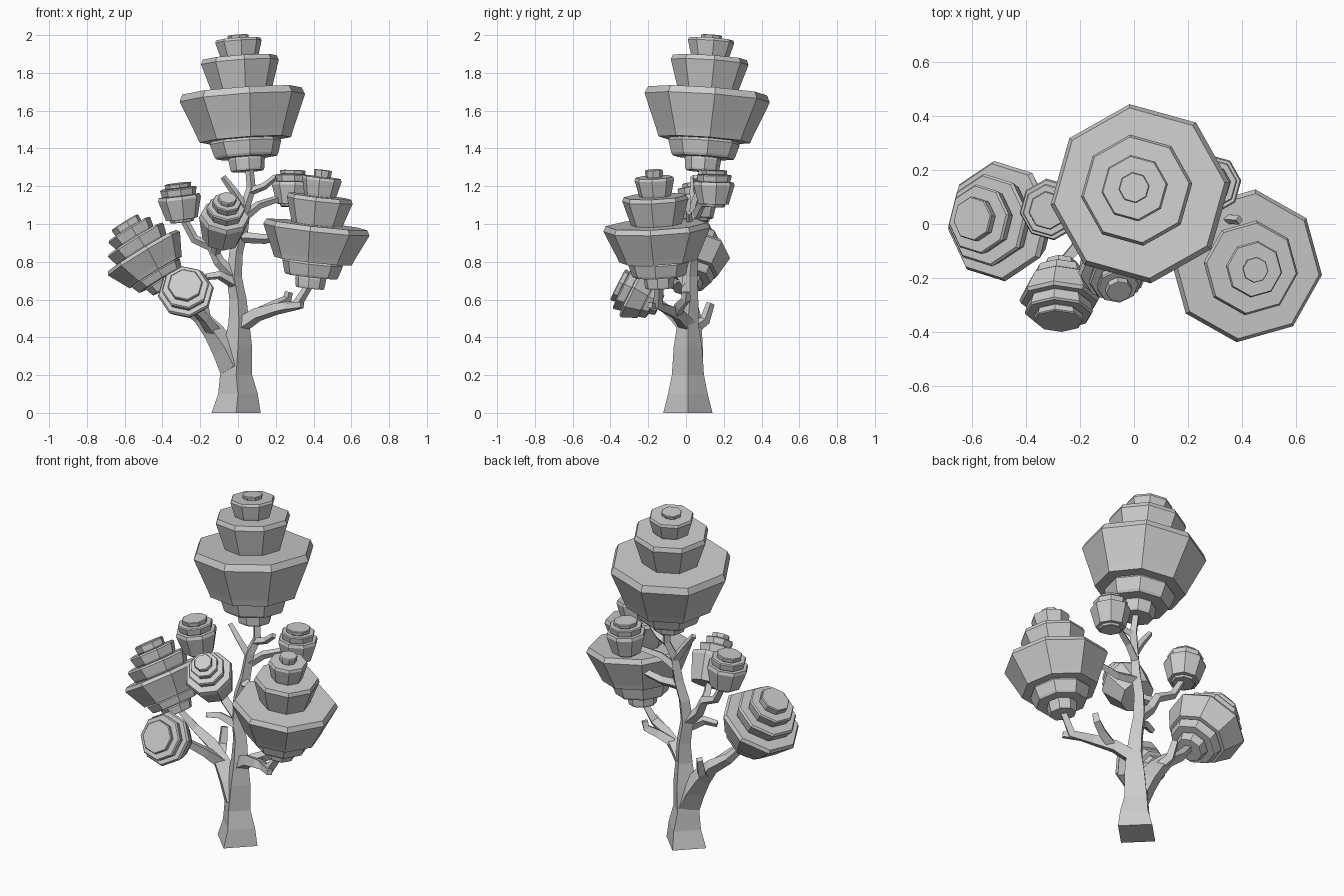
import bpy, bmesh, math
from mathutils import Vector, Matrix

if "Cube" in bpy.data.objects:
    bpy.data.objects.remove(bpy.data.objects["Cube"])

grey = bpy.data.materials.new("plain_grey")
grey.use_nodes = True
color = (0.6, 0.6, 0.6, 1)
grey.diffuse_color = color
grey.node_tree.nodes["Principled BSDF"].inputs["Base Color"].default_value = color


def skin_rings(name, rings):
    """Bridge a list of equal rings into a closed flat-shaded solid."""
    bm = bmesh.new()
    loops = [[bm.verts.new(p) for p in ring] for ring in rings]
    n = len(loops[0])
    for low, high in zip(loops, loops[1:]):
        for i in range(n):
            j = (i + 1) % n
            bm.faces.new((low[i], low[j], high[j], high[i]))
    bm.faces.new(loops[0][::-1])
    bm.faces.new(loops[-1])
    bmesh.ops.recalc_face_normals(bm, faces=bm.faces)
    mesh = bpy.data.meshes.new(name)
    bm.to_mesh(mesh)
    bm.free()
    mesh.materials.append(grey)
    obj = bpy.data.objects.new(name, mesh)
    bpy.context.collection.objects.link(obj)


def ring(center, axis, radius, sides, phase=0):
    turn = Vector((0, 0, 1)).rotation_difference(axis)
    return [center + turn @ (Matrix.Rotation(phase + math.tau * i / sides, 3, 'Z') @ Vector((radius, 0, 0)))
            for i in range(sides)]


def limb(name, path, radii):
    """Four-sided tapering limb; radii is a list or a (start, end) pair."""
    pts = [Vector(p) for p in path]
    last = len(pts) - 1
    if len(radii) != len(pts):
        a, b = radii
        radii = [a + (b - a) * i / last for i in range(last + 1)]
    rings = []
    for i, p in enumerate(pts):
        axis = pts[min(i + 1, last)] - pts[max(i - 1, 0)]
        if name == "trunk" and i == 0:
            axis = Vector((0, 0, 1))
        rings.append(ring(p, axis.normalized(), radii[i], 4))
    skin_rings(name, rings)


def canopy(name, foot, tip, radius, tiers, phase=0.12):
    """Stacked octagonal tiers (bottom, top, low radius, high radius) along an axis."""
    foot, tip = Vector(foot), Vector(tip)
    span = tip - foot
    axis = span.normalized()
    rings = []
    for h0, h1, r0, r1 in tiers:
        lip = (h1 - h0) * 0.14
        for h, r in ((h0, r0 * .95), (h0 + lip, r0), (h1 - lip, r1), (h1, r1 * .95)):
            rings.append(ring(foot + span * h, axis, radius * r, 8, phase))
    skin_rings(name, rings)


def tall(belt, upper, top):
    """Tall crown, with the widest rim at the given share of its height."""
    a = belt + (1 - belt) * upper
    b = belt + (1 - belt) * top
    return [(0, .1, .27, .29), (.1, .23, .51, .57), (.23, belt, .77, 1),
            (belt, a, .5, .62), (a, b, .31, .37), (b, 1, .16, .17)]


dome_top = [(.57, .75, .7, .77), (.75, .9, .53, .58), (.9, 1, .36, .37)]
dome = [(0, .12, .35, .4), (.12, .24, .6, .66), (.24, .57, .77, 1)] + dome_top
round_cap = [(0, .57, .78, 1)] + dome_top
bud_top = [(.68, .88, .8, .85), (.88, 1, .6, .62)]
bud = [(0, .14, .4, .45), (.14, .3, .64, .7), (.3, .68, .8, 1)] + bud_top
bucket = [(0, .08, .55, .58), (.08, .68, .78, 1)] + bud_top

# Foliage
canopy("top_canopy", (.05, .085, 1.28), (0, .135, 2), .335, tall(.59, .6, .93))
canopy("left_canopy", (.38, -.14, .66), (.45, -.17, 1.285), .285, tall(.54, .52, .87), -.12)
canopy("right_canopy", (-.385, .0, .66), (-.6, .02, 1.01), .225, dome)
canopy("low_front_canopy", (-.27, -.14, .57), (-.28, -.36, .68), .15, bud)
canopy("middle_front_canopy", (-.09, -.08, .92), (-.055, -.25, 1.14), .135, round_cap)
canopy("upper_right_canopy", (-.295, .06, 1.01), (-.32, .05, 1.215), .115, bucket)
canopy("upper_left_canopy", (.285, .145, 1.09), (.29, .15, 1.285), .11, bucket)

# Trunk
limb("trunk", [(-.01, .01, 0), (0, .01, .1), (-.01, .01, .2), (0, .01, .35), (.005, .01, .48),
               (0, .02, .6), (-.02, .02, .72), (-.01, .03, .85), (.02, .04, .96), (.04, .05, 1.1),
               (.07, .08, 1.19), (.06, .09, 1.3)],
     [.13, .105, .085, .075, .055, .045, .04, .036, .033, .028, .024, .022])

# Branches on the model's right
limb("low_right_branch", [(-.02, .01, .24), (-.07, .02, .34), (-.13, .03, .43), (-.2, .04, .51),
                          (-.3, .03, .58), (-.39, .0, .68)], [.08, .07, .055, .04, .03, .022])
limb("low_front_branch", [(-.13, .02, .43), (-.18, -.05, .5), (-.27, -.15, .59)], (.04, .022))
limb("low_back_stub", [(-.14, .03, .44), (-.17, .1, .49), (-.18, .13, .58)], (.035, .022))
limb("middle_right_stub", [(-.01, .01, .68), (-.1, -.03, .73), (-.17, -.05, .72)], (.03, .018))
limb("upper_right_branch", [(-.02, .02, .72), (-.1, .02, .8), (-.14, .03, .88), (-.23, .05, .92),
                            (-.29, .06, 1.03)], (.034, .02))
limb("middle_front_branch", [(-.12, .02, .85), (-.11, -.04, .89), (-.09, -.09, .95)], (.028, .02))

# Branches on the model's left
limb("low_left_branch", [(.01, .01, .46), (.1, -.04, .52), (.2, -.1, .55), (.31, -.15, .57),
                         (.38, -.14, .68)], (.045, .022))
limb("low_left_tip", [(.24, -.12, .56), (.34, -.19, .57)], (.026, .02))
limb("low_left_stub", [(.12, -.05, .53), (.2, -.03, .57), (.26, .0, .6), (.27, .0, .64)], (.033, .022))
limb("middle_left_branch", [(.02, .03, .93), (.14, .02, .92), (.3, .02, .95), (.39, .015, 1.06)], (.03, .016))
limb("upper_left_branch", [(.035, .05, 1.04), (.11, .08, 1.1), (.2, .12, 1.13), (.27, .14, 1.11)], (.026, .016))

# Top twigs
limb("top_left_twig", [(.06, .07, 1.17), (.14, .06, 1.2), (.2, .05, 1.25)], (.022, .016))
limb("top_right_twig", [(.04, .05, 1.08), (-.02, .04, 1.17), (-.08, .04, 1.25)], (.026, .016))
